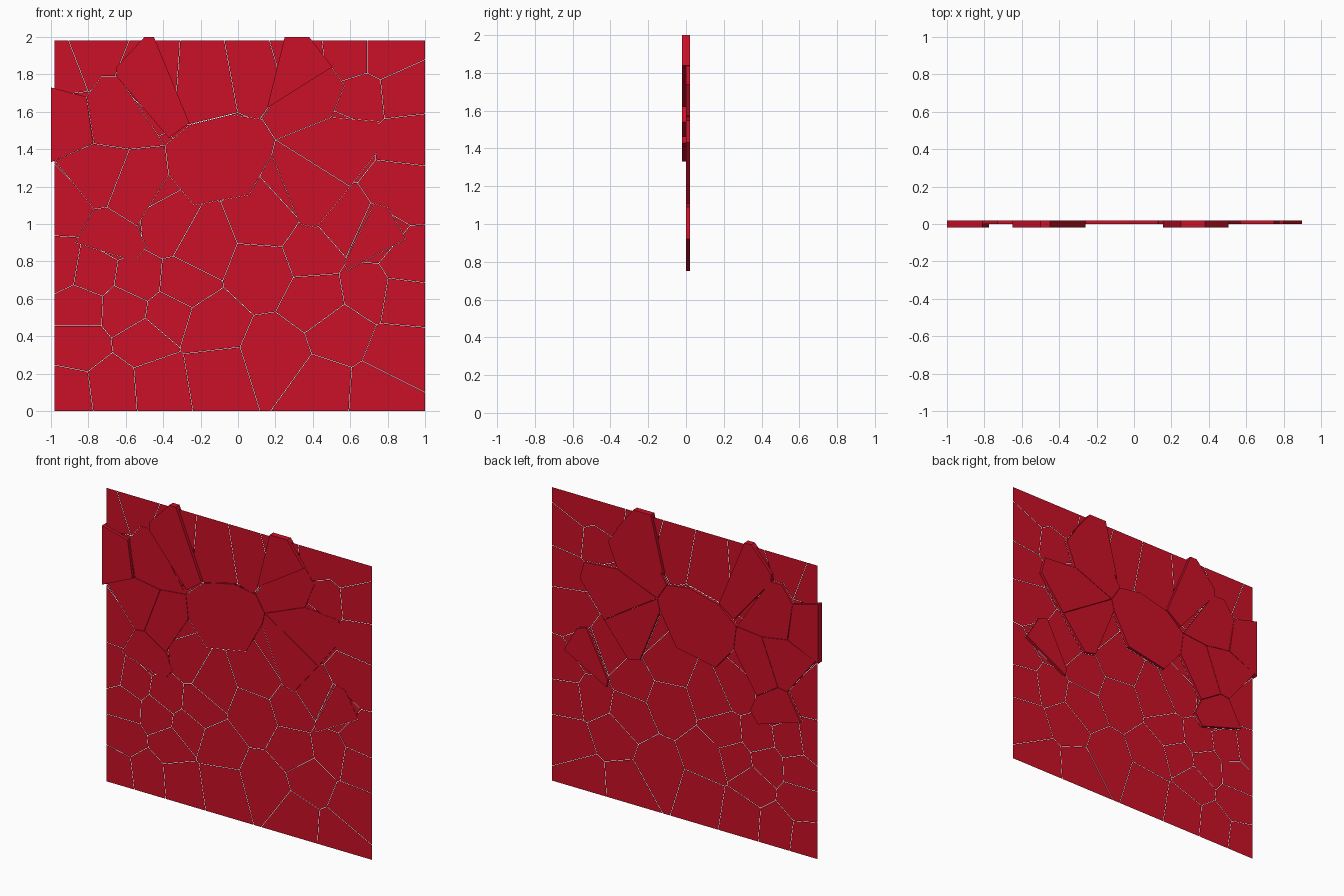
import bpy, bmesh
from mathutils import Vector

if "Cube" in bpy.data.objects:
    bpy.data.objects.remove(bpy.data.objects["Cube"])

GAP = 0.0012
SHEET = [(-0.98, 0), (1, 0), (1, 1.98), (-0.98, 1.98)]
BOUND = [(-1, 0), (1, 0), (1, 2), (-1, 2)]

# shards standing out of the back of the sheet (x, z outlines, anticlockwise)
BACK = [
    [(-.39, 1.42), (-.37, 1.26), (-.235, 1.10), (.06, 1.155), (.18, 1.37),
     (.20, 1.45), (.13, 1.56), (-.04, 1.585), (-.26, 1.53)],
    [(.20, 1.45), (.18, 1.37), (.33, 1.0), (.42, .98), (.60, 1.20)],
    [(.20, 1.45), (.60, 1.20), (.78, 1.43), (.75, 1.55), (.50, 1.57)],
    [(.13, 1.56), (.20, 1.45), (.50, 1.57), (.57, 1.74), (.50, 1.84), (.18, 1.64)],
    [(.73, 1.11), (.57, .80), (.58, .75), (.90, .92), (.80, 1.09)],
    [(-.77, 1.08), (-.87, .90), (-.55, .80), (-.49, .88), (-.54, .99), (-.70, 1.09)],
    [(-.98, 1.34), (-.77, 1.08), (-.70, 1.09), (-.58, 1.40), (-.77, 1.43)],
    [(-.39, 1.42), (-.58, 1.40), (-.70, 1.09), (-.54, .99), (-.37, 1.26)],
    [(-.77, 1.43), (-.58, 1.40), (-.39, 1.42), (-.64, 1.79), (-.73, 1.79), (-.81, 1.68)],
]
# thicker shards standing out of both sides
BOTH = [
    [(-1, 1.33), (-.775, 1.43), (-.81, 1.68), (-1, 1.73)],
    [(-.50, 2), (-.65, 1.84), (-.65, 1.79), (-.37, 1.46), (-.26, 1.54), (-.45, 2)],
    [(.25, 2), (.155, 1.62), (.505, 1.84), (.38, 2)],
]
# centres of the flat shards
SEEDS = [(-.9, .1), (-.68, .13), (-.42, .15), (-.12, .2), (.2, .3), (.45, .12), (.75, .1),
         (.85, .3), (-.85, .35), (-.5, .38), (-.85, .56), (-.6, .55), (-.38, .52), (-.15, .45),
         (-.78, .74), (-.3, .68), (-.2, .88), (-.53, .7), (-.38, .98), (.13, .75), (.15, 1.02),
         (.4, .85), (.42, .6), (.55, .42), (.7, .65), (.88, .62), (.9, .78), (.57, 1.0),
         (.87, 1.2), (.9, 1.45), (.87, 1.7), (.67, 1.68), (.6, 1.9), (.78, 1.9), (.1, 1.8),
         (-.17, 1.75), (-.8, 1.9), (-.93, 1.85), (-.93, 1.1), (-.95, .77)]

mat = bpy.data.materials.new("red")
mat.diffuse_color = (0.6, 0.005, 0.02, 1)
mat.use_nodes = True
mat.node_tree.nodes["Principled BSDF"].inputs["Base Color"].default_value = mat.diffuse_color


def clip(poly, p, n):
    """Keep the part of a convex polygon where (v - p).n <= 0."""
    out = []
    for a, b in zip(poly, poly[1:] + poly[:1]):
        da, db = (a - p).dot(n), (b - p).dot(n)
        if da <= 0:
            out.append(a)
        if (da < 0 < db) or (db < 0 < da):
            out.append(a.lerp(b, da / (da - db)))
    return out


def vecs(pts):
    return [Vector(p) for p in pts]


def half_planes(pts):
    pts = vecs(pts)
    for a, b in zip(pts, pts[1:] + pts[:1]):
        d = (b - a).normalized()
        yield a, Vector((d.y, -d.x))


def area(poly):
    return 0.5 * sum(a.x * b.y - b.x * a.y for a, b in zip(poly, poly[1:] + poly[:1]))


def finish(bm, name):
    me = bpy.data.meshes.new(name)
    bm.to_mesh(me)
    bm.free()
    me.materials.append(mat)
    bpy.context.collection.objects.link(bpy.data.objects.new(name, me))


def shard(pts, y0, y1, gap, name):
    poly = vecs(BOUND)
    for p, n in half_planes(pts):
        poly = clip(poly, p - n * gap, n)
    bm = bmesh.new()
    face = bm.faces.new([bm.verts.new((v.x, y0, v.y)) for v in poly])
    ext = bmesh.ops.extrude_face_region(bm, geom=[face], use_keep_orig=True)
    bmesh.ops.translate(bm, vec=(0, y1 - y0, 0),
                        verts=[g for g in ext["geom"] if isinstance(g, bmesh.types.BMVert)])
    bmesh.ops.recalc_face_normals(bm, faces=bm.faces)
    finish(bm, name)


# raised shards
for i, pts in enumerate(BACK):
    shard(pts, 0, 0.02, GAP, f"back_shard_{i + 1}")
for i, pts in enumerate(BOTH):
    shard(pts, -0.02, 0.02, 0, f"thick_shard_{i + 1}")

# flat cracked sheet: cells around the seeds, minus the raised shards
raised = BACK + BOTH
middles = [sum(vecs(p), Vector((0, 0))) / len(p) for p in raised]
seeds = vecs(SEEDS) + middles
bm = bmesh.new()
for s in seeds:
    cell = vecs(SHEET)
    for t in seeds:
        if t is not s:
            n = (t - s).normalized()
            cell = clip(cell, (s + t) / 2 - n * GAP, n)
    parts = [cell]
    for pts in raised:
        left = []
        for part in parts:
            for p, n in half_planes(pts):
                outside = clip(part, p, -n)
                if len(outside) > 2 and area(outside) > 1e-6:
                    left.append(outside)
                part = clip(part, p, n)
                if len(part) < 3:
                    break
        parts = left
    for part in parts:
        bm.faces.new([bm.verts.new((v.x, 0, v.y)) for v in part])
bmesh.ops.remove_doubles(bm, verts=bm.verts, dist=0.0003)
bmesh.ops.dissolve_limit(bm, angle_limit=0.01, verts=bm.verts, edges=bm.edges)
bmesh.ops.recalc_face_normals(bm, faces=bm.faces)
for f in bm.faces:
    if f.normal.y > 0:
        f.normal_flip()
finish(bm, "flat_sheet")
